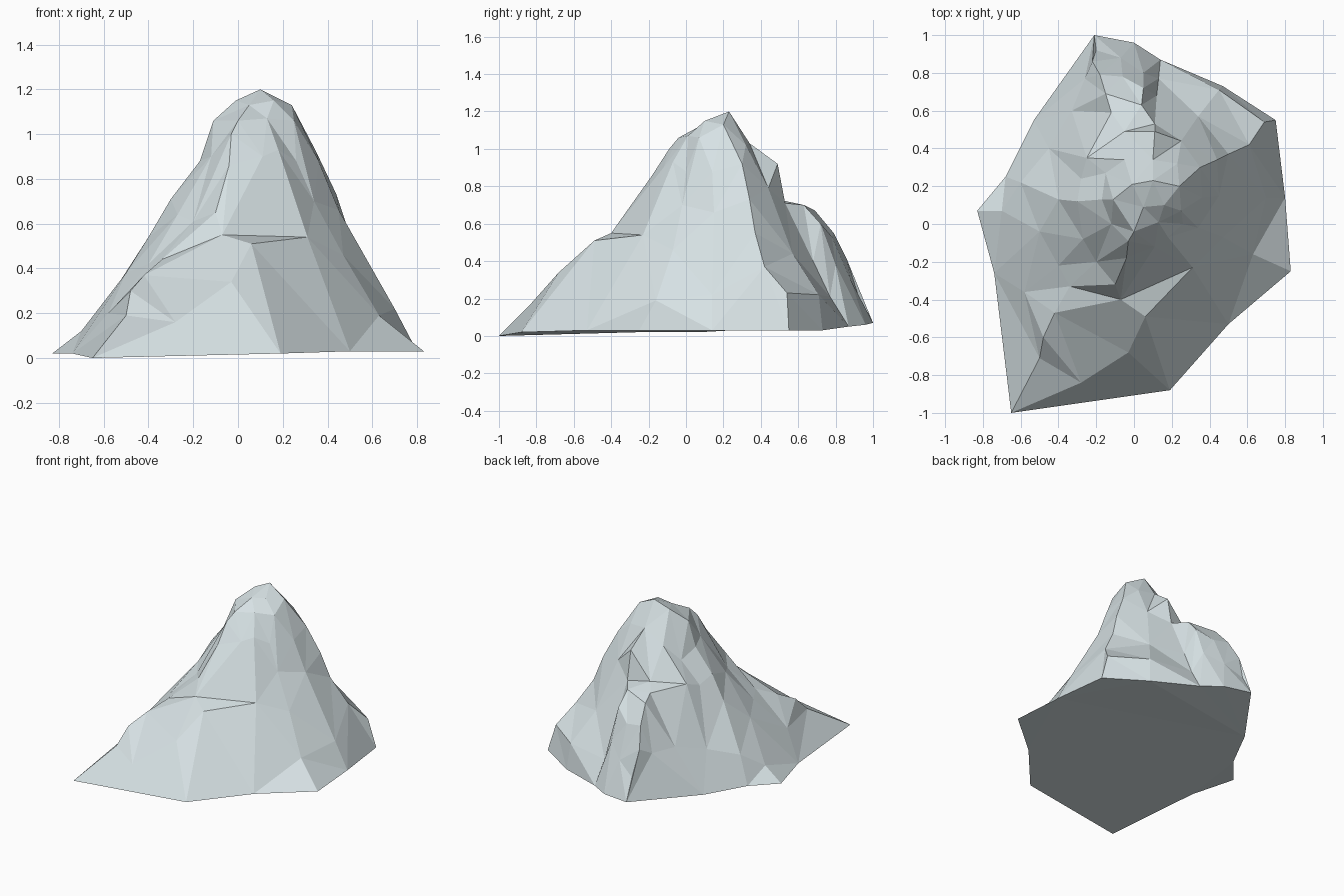
import bpy, bmesh
from mathutils import Vector
from mathutils.geometry import delaunay_2d_cdt

points, index, edges = [], {}, []


def line(*pts, closed=False):
    """Register a terrain line; shared points are welded, segments become creases."""
    ids = []
    for p in pts:
        if p[:2] not in index:
            index[p[:2]] = len(points)
            points.append(p)
        ids.append(index[p[:2]])
    edges.extend(zip(ids, ids[1:]))
    if closed:
        edges.append((ids[-1], ids[0]))
    return ids


def spots(*pts):
    """Register loose surface points without creases."""
    for p in pts:
        line(p)


SUMMIT = (0.10, 0.23, 1.20)
WEST_TOP = (-0.11, 0.13, 1.06)
EAST_TOP = (0.24, 0.20, 1.13)
FRONT_TOP = (0.0, -0.04, 1.06)
FRONT_CORNER = (-0.65, -1.0, 0.0)
BACK_CORNER = (-0.21, 1.0, 0.07)
LEDGE = (-0.10, -0.32, 0.65)
SADDLE = (0.11, 0.53, 0.71)

# Foot of the mountain
line(FRONT_CORNER, (0.19, -0.88, 0.02), (0.50, -0.53, 0.03), (0.83, -0.25, 0.03),
     (0.80, 0.14, 0.03), (0.75, 0.55, 0.03), (0.47, 0.73, 0.03), (0.14, 0.87, 0.05),
     (0.0, 0.96, 0.06), BACK_CORNER, (-0.53, 0.55, 0.04), (-0.68, 0.25, 0.03),
     (-0.83, 0.07, 0.02), (-0.74, -0.26, 0.02), closed=True)

# Summit rim and crest
line(WEST_TOP, (-0.01, 0.21, 1.15), SUMMIT, EAST_TOP, (0.25, 0.07, 1.06),
     (0.13, 0.01, 1.07), FRONT_TOP, WEST_TOP)
spots((0.05, 0.09, 1.13), (0.16, 0.10, 1.15))

# Front ridge with two ledges, running down to the front corner
line(FRONT_TOP, (-0.03, -0.09, 1.0), (-0.04, -0.18, 0.86), LEDGE, (-0.07, -0.40, 0.55),
     (0.06, -0.49, 0.51), (-0.03, -0.68, 0.34), (-0.28, -0.84, 0.16), FRONT_CORNER)
line((-0.04, -0.18, 0.86), (0.11, -0.12, 0.90))
line((-0.07, -0.40, 0.55), (0.31, -0.23, 0.54), (0.06, -0.49, 0.51))

# Left front spur
line(LEDGE, (-0.34, -0.33, 0.44), (-0.42, -0.47, 0.37), (-0.48, -0.60, 0.30),
     (-0.50, -0.71, 0.19), FRONT_CORNER)

# West ridge
line(WEST_TOP, (-0.17, 0.13, 0.88), (-0.30, 0.12, 0.71), (-0.40, 0.13, 0.54),
     (-0.60, 0.22, 0.23), (-0.70, 0.07, 0.12), (-0.83, 0.07, 0.02))

# East ridge
line(EAST_TOP, (0.35, 0.30, 0.92), (0.44, 0.34, 0.73), (0.50, 0.37, 0.55),
     (0.61, 0.42, 0.37), (0.69, 0.54, 0.23), (0.75, 0.55, 0.03))

# Back ridge, then the gully beside the rear shoulder
line(SUMMIT, (0.10, 0.34, 1.03), (0.11, 0.49, 0.92), SADDLE,
     (0.12, 0.68, 0.40), (0.13, 0.77, 0.21), (0.14, 0.87, 0.05))

# Rear shoulder: flat shelf, west lip and steep east side
line(SADDLE, (-0.05, 0.49, 0.73), (-0.25, 0.35, 0.71), (-0.12, 0.59, 0.70),
     (-0.15, 0.69, 0.67), (-0.18, 0.79, 0.55), (-0.22, 0.86, 0.41),
     (-0.20, 0.92, 0.22), BACK_CORNER)
line(SADDLE, (0.04, 0.63, 0.70), (0.05, 0.72, 0.60), (0.05, 0.80, 0.38), (0.0, 0.96, 0.06))
spots((-0.06, 0.78, 0.53), (-0.07, 0.88, 0.30))

# Right flank and east gully
spots((0.26, 0.0, 0.88), (0.34, -0.02, 0.70), (0.47, -0.07, 0.46), (0.63, -0.16, 0.19),
      (0.70, 0.14, 0.22), (0.45, 0.15, 0.66), (0.36, 0.14, 0.88), (0.18, -0.07, 0.93))
spots((0.34, 0.57, 0.44), (0.25, 0.44, 0.79), (0.45, 0.71, 0.22), (0.23, 0.32, 1.02))

# Left flank and back left gully
spots((-0.12, 0.0, 0.90), (-0.27, -0.08, 0.64), (-0.50, -0.04, 0.38), (-0.58, -0.36, 0.20),
      (-0.20, -0.20, 0.61), (-0.40, -0.22, 0.42))
spots((-0.05, 0.34, 0.94), (-0.15, 0.27, 0.83), (-0.45, 0.40, 0.30), (-0.33, 0.60, 0.36),
      (-0.28, 0.24, 0.67), (-0.26, 0.77, 0.36))

# Triangulate the terrain within its foot outline
co, _, tris, origin, _, _ = delaunay_2d_cdt(
    [Vector(p[:2]) for p in points], edges, [], 1, 1e-5)


def height(i):
    if origin[i]:
        return points[origin[i][0]][2]
    near = sorted(points, key=lambda p: (Vector(p[:2]) - co[i]).length)[:2]
    return sum(p[2] for p in near) / 2


bm = bmesh.new()
verts = [bm.verts.new((c.x, c.y, height(i))) for i, c in enumerate(co)]
for t in tris:
    bm.faces.new([verts[i] for i in t])

# Close the underside
rim = [e for e in bm.edges if e.is_boundary]
bmesh.ops.holes_fill(bm, edges=rim, sides=0)
bmesh.ops.triangulate(bm, faces=[f for f in bm.faces if len(f.verts) > 4])
bmesh.ops.recalc_face_normals(bm, faces=bm.faces)

# Pale blue-grey rock
mesh = bpy.data.meshes.new("mountain")
bm.to_mesh(mesh)
bm.free()
rock = bpy.data.materials.new("rock")
rock.diffuse_color = (0.68, 0.76, 0.78, 1)
mesh.materials.append(rock)
bpy.context.collection.objects.link(bpy.data.objects.new("mountain", mesh))
